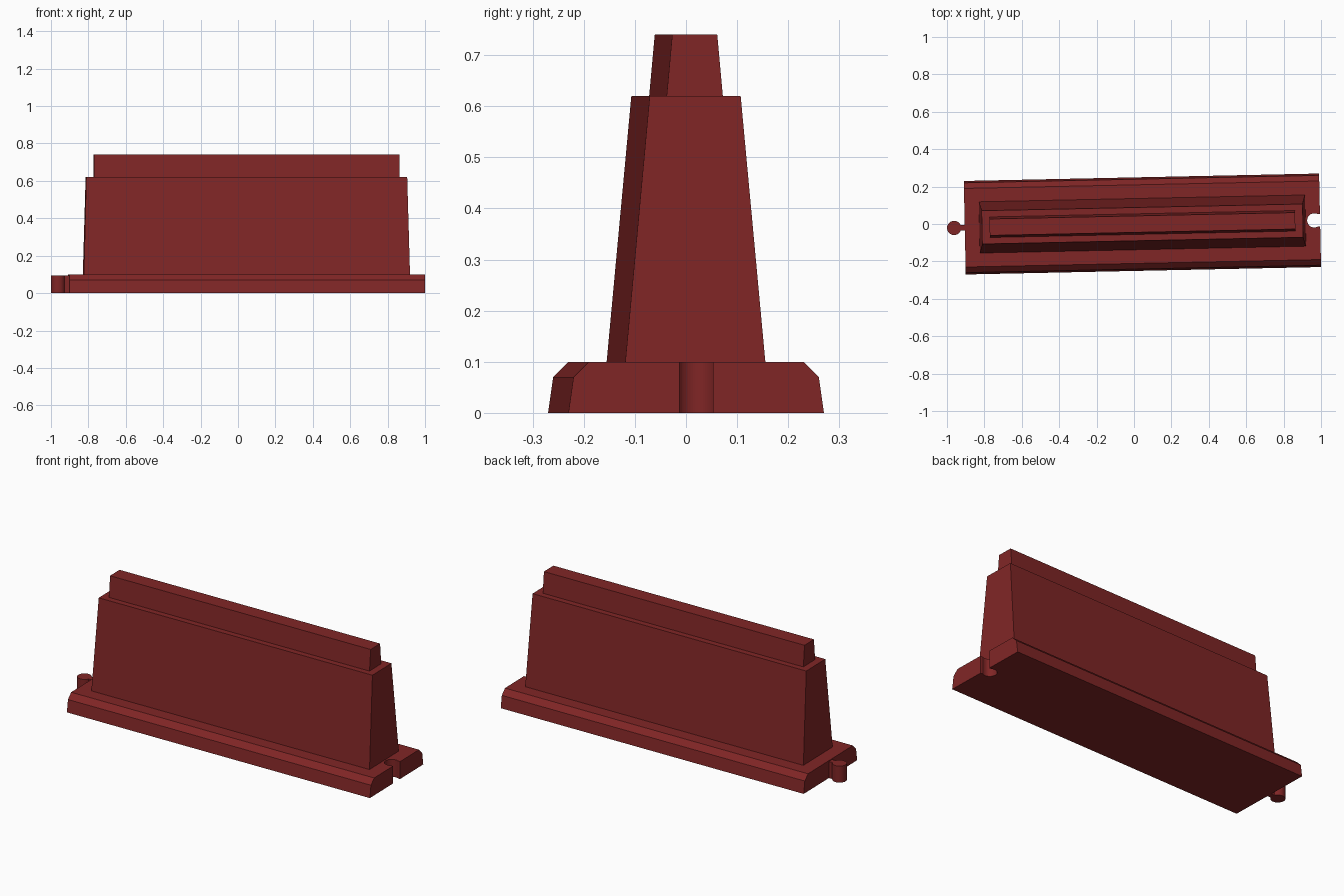
import bpy, bmesh, math
from mathutils import Matrix

cube = bpy.data.objects.get("Cube")
if cube:
    bpy.data.objects.remove(cube, do_unlink=True)

# One dark red plastic for everything
red = bpy.data.materials.new("dark_red")
red.use_nodes = True
colour = (0.216, 0.019, 0.019, 1)
red.diffuse_color = colour
red.node_tree.nodes["Principled BSDF"].inputs["Base Color"].default_value = colour

# The whole barrier stands slightly turned
PLACE = Matrix.Translation((0.045, 0, 0)) @ Matrix.Rotation(math.radians(1.2), 4, "Z")


def finish(name, bm):
    bmesh.ops.recalc_face_normals(bm, faces=bm.faces)
    mesh = bpy.data.meshes.new(name)
    bm.to_mesh(mesh)
    bm.free()
    mesh.materials.append(red)
    obj = bpy.data.objects.new(name, mesh)
    obj.matrix_world = PLACE
    bpy.context.collection.objects.link(obj)
    return obj


def tapered(name, sections):
    """Stack of rectangles, each given as half length, half width, height."""
    bm = bmesh.new()
    rings = [[bm.verts.new((sx * x, sy * y, z))
              for sx, sy in ((-1, -1), (1, -1), (1, 1), (-1, 1))]
             for x, y, z in sections]
    for low, high in zip(rings, rings[1:]):
        for i in range(4):
            j = (i + 1) % 4
            bm.faces.new((low[i], low[j], high[j], high[i]))
    bm.faces.new(rings[0][::-1])
    bm.faces.new(rings[-1])
    return finish(name, bm)


def prism(name, outline, z0, z1):
    """Upright prism on a plan outline."""
    bm = bmesh.new()
    face = bm.faces.new([bm.verts.new((x, y, z0)) for x, y in outline])
    top = bmesh.ops.extrude_face_region(bm, geom=[face])["geom"]
    verts = [v for v in top if isinstance(v, bmesh.types.BMVert)]
    bmesh.ops.translate(bm, verts=verts, vec=(0, 0, z1 - z0))
    return finish(name, bm)


def keyhole(x, r, half, end, steps=32):
    """Circle at x joined to a straight neck that stops at end."""
    a = math.asin(half / r)
    facing = 0 if end > x else math.pi
    arc = [a + (2 * math.pi - 2 * a) * i / steps for i in range(steps + 1)]
    pts = [(x + r * math.cos(t + facing), r * math.sin(t + facing)) for t in arc]
    side = 1 if end > x else -1
    return pts + [(end, -half * side), (end, half * side)]


# Stepped body
base = tapered("base", [(0.95, 0.25, 0), (0.95, 0.24, 0.07), (0.95, 0.21, 0.1)])
tapered("wall", [(0.872, 0.137, 0.1), (0.858, 0.089, 0.62)])
tapered("top_rail", [(0.817, 0.055, 0.62), (0.817, 0.044, 0.74)])

# Socket cut through the left end of the base
cutter = prism("socket_cutter", keyhole(0.919, 0.038, 0.033, 1.0), -0.1, 0.2)
cutter.hide_render = True
cutter.hide_viewport = True
cut = base.modifiers.new("socket", "BOOLEAN")
cut.operation = "DIFFERENCE"
cut.solver = "EXACT"
cut.object = cutter

# Connecting pin on the right end
pin = prism("connector_pin", keyhole(-1.007, 0.038, 0.015, -0.949), 0, 0.095)

bpy.ops.object.select_all(action="DESELECT")
for obj in (base, pin):
    obj.select_set(True)
bpy.context.view_layer.objects.active = pin
bpy.ops.object.shade_smooth_by_angle(angle=math.radians(25))
